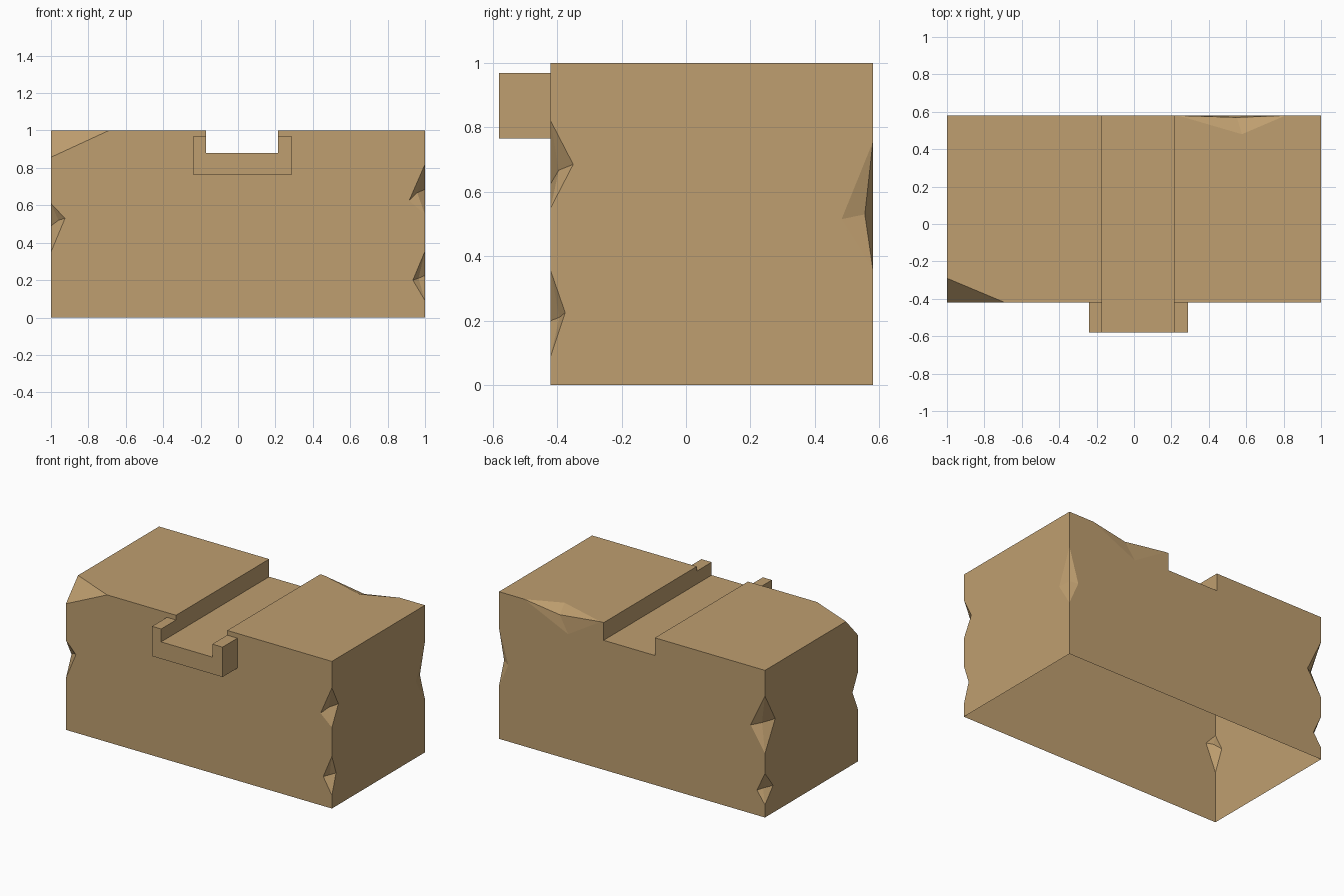
import bpy, bmesh
from mathutils import Vector

if "Cube" in bpy.data.objects:
    bpy.data.objects.remove(bpy.data.objects["Cube"])

X, Y0, Y1 = 1.0, -0.42, 0.58          # block half length, front and back
CH0, CH1, CHZ = -0.172, 0.213, 0.88   # channel sides and floor

stone = bpy.data.materials.new("sandstone")
stone.diffuse_color = (0.52, 0.345, 0.16, 1)
stone.use_nodes = True
stone.node_tree.nodes["Principled BSDF"].inputs["Base Color"].default_value = stone.diffuse_color


def finish(name, bm):
    bmesh.ops.recalc_face_normals(bm, faces=bm.faces[:])
    me = bpy.data.meshes.new(name)
    bm.to_mesh(me)
    bm.free()
    me.materials.append(stone)
    ob = bpy.data.objects.new(name, me)
    bpy.context.collection.objects.link(ob)
    return ob


def add_box(bm, lo, hi):
    vs = bmesh.ops.create_cube(bm, size=1)["verts"]
    for v in vs:
        v.co = [l if c < 0 else h for c, l, h in zip(v.co, lo, hi)]


def add_chip(bm, end0, end1, side_a, side_b, inner, out):
    """Chip out of an edge: two edge ends, a point on each face, the deepest point."""
    e0, e1, a, b, i, o = [bm.verts.new(p) for p in
                          (end0, end1, side_a, side_b, inner, out)]
    for e in (e0, e1):
        for s in (a, b):
            bm.faces.new((e, s, i))
            bm.faces.new((e, s, o))


def upright_chip(bm, sx, y, top, bottom, a, b, inner):
    """Chip on a vertical corner; a, b = (depth, z), inner = (dx, dy, z)."""
    x, sy = sx * X, (1 if y > 0 else -1)
    add_chip(bm, (x, y, top), (x, y, bottom),
             (x - sx * a[0], y, a[1]), (x, y - sy * b[0], b[1]),
             (x - sx * inner[0], y - sy * inner[1], inner[2]),
             (x + sx * 0.2, y + sy * 0.2, (top + bottom) / 2))


# Everything carved out of the block
cut = bmesh.new()
add_box(cut, (CH0, -1, CHZ), (CH1, 1, 1.3))
upright_chip(cut, -1, Y0, 0.61, 0.35, (0.075, 0.53), (0.06, 0.49), (0.04, 0.03, 0.52))
upright_chip(cut, 1, Y0, 0.82, 0.55, (0.085, 0.625), (0.07, 0.685), (0.042, 0.025, 0.667))
upright_chip(cut, 1, Y0, 0.355, 0.09, (0.065, 0.20), (0.045, 0.225), (0.035, 0.027, 0.21))
upright_chip(cut, 1, Y1, 0.755, 0.36, (0.07, 0.52), (0.097, 0.515), (0.021, 0.025, 0.53))
upright_chip(cut, -1, Y1, 0.825, 0.435, (0.108, 0.60), (0.11, 0.63), (0.05, 0.04, 0.617))
upright_chip(cut, -1, Y1, 0.30, 0.085, (0.06, 0.17), (0.087, 0.185), (0.035, 0.03, 0.18))
# long chip on the back top edge
add_chip(cut, (0.235, Y1, 1), (0.81, Y1, 1), (0.577, 0.48, 1), (0.48, Y1, 0.85),
         (0.55, 0.57, 0.96), (0.52, Y1 + 0.2, 1.2))
# broken front left top corner
corner = [cut.verts.new(p) for p in ((-0.69, Y0, 1), (-X, Y0, 0.857),
                                     (-X, -0.29, 1), (-1.2, Y0 - 0.2, 1.2))]
for k in range(4):
    cut.faces.new([v for j, v in enumerate(corner) if j != k])
cutter = finish("chip_cutter", cut)
cutter.hide_render = True

# Stone block
bm = bmesh.new()
add_box(bm, (-X, Y0, 0), (X, Y1, 1))
block = finish("stone_block", bm)
mod = block.modifiers.new("carve", "BOOLEAN")
mod.operation, mod.solver, mod.object = "DIFFERENCE", "EXACT", cutter
bpy.context.view_layer.objects.active = block
bpy.ops.object.modifier_apply(modifier=mod.name)
bpy.data.objects.remove(cutter)

# The underside is open
bm = bmesh.new()
bm.from_mesh(block.data)
under = [f for f in bm.faces if all(v.co.z < 1e-4 for v in f.verts)]
bmesh.ops.delete(bm, geom=under, context="FACES")
bm.to_mesh(block.data)
bm.free()

# Spout: U profile pushed forward from the front face
S0, S1, SB, ST = -0.24, 0.29, 0.765, 0.968
profile = [(S0, SB), (S1, SB), (S1, ST), (CH1, ST), (CH1, CHZ),
           (CH0, CHZ), (CH0, ST), (S0, ST)]
bm = bmesh.new()
face = bm.faces.new([bm.verts.new((x, Y0, z)) for x, z in profile])
ext = bmesh.ops.extrude_face_region(bm, geom=[face])["geom"]
bmesh.ops.translate(bm, vec=Vector((0, -0.16, 0)),
                    verts=[g for g in ext if isinstance(g, bmesh.types.BMVert)])
# drop the hidden face against the block
bmesh.ops.delete(bm, geom=[f for f in bm.faces if all(abs(v.co.y - Y0) < 1e-4 for v in f.verts)],
                 context="FACES_ONLY")
finish("spout", bm)
